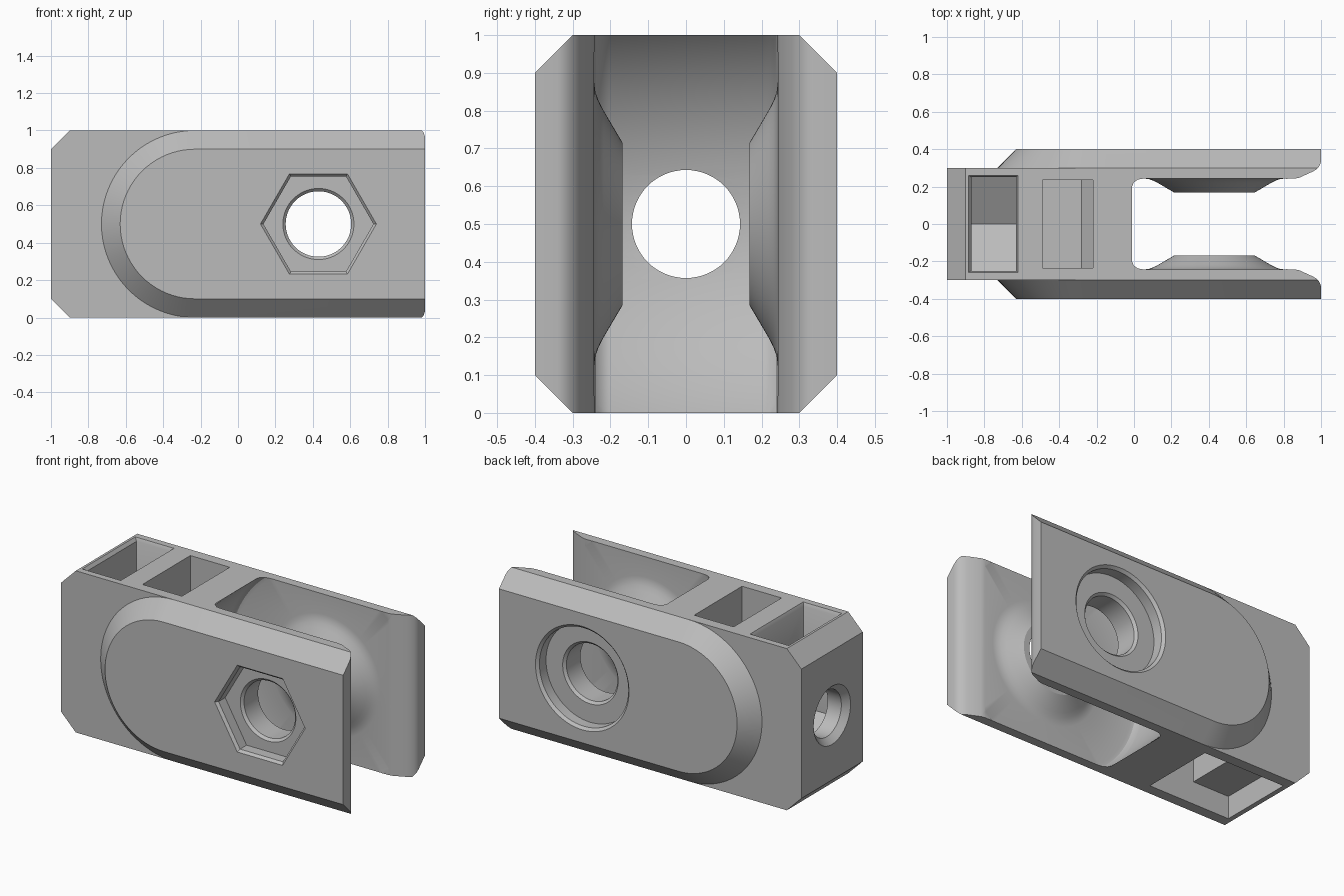
import bpy, bmesh, math
from math import cos, sin, pi
from mathutils import Vector

cube = bpy.data.objects.get("Cube")
if cube:
    bpy.data.objects.remove(cube, do_unlink=True)

PIVOT = (0.43, 0.5)   # x, z of the cross pin axis

steel = bpy.data.materials.new("plain grey")
steel.use_nodes = True
GREY = (0.5, 0.5, 0.5, 1)
steel.diffuse_color = GREY
steel.node_tree.nodes["Principled BSDF"].inputs["Base Color"].default_value = GREY


def loft(name, rings):
    """Closed solid skinned through rings of equal point count."""
    bm = bmesh.new()
    loops = [[bm.verts.new(p) for p in ring] for ring in rings]
    n = len(loops[0])
    for a, b in zip(loops, loops[1:]):
        for i in range(n):
            j = (i + 1) % n
            bm.faces.new((a[i], a[j], b[j], b[i]))
    bm.faces.new(loops[0][::-1])
    bm.faces.new(loops[-1])
    bmesh.ops.recalc_face_normals(bm, faces=bm.faces)
    mesh = bpy.data.meshes.new(name)
    bm.to_mesh(mesh)
    bm.free()
    mesh.materials.append(steel)
    ob = bpy.data.objects.new(name, mesh)
    bpy.context.collection.objects.link(ob)
    return ob


def lathe_y(name, profile, sides=96):
    """Turn (radius, y) pairs around the cross pin axis."""
    angles = [2 * pi * i / sides for i in range(sides)]
    return loft(name, [[(PIVOT[0] + r * cos(a), y, PIVOT[1] + r * sin(a)) for a in angles]
                       for r, y in profile])


def lathe_x(name, profile, sides=64):
    """Turn (radius, x) pairs around the long axis."""
    angles = [2 * pi * i / sides for i in range(sides)]
    return loft(name, [[(x, r * cos(a), 0.5 + r * sin(a)) for a in angles] for r, x in profile])


def prism_xz(name, outline, half):
    return loft(name, [[(x, y, z) for x, z in outline] for y in (-half, half)])


def rect(x0, x1, half, z):
    return [(x0, -half, z), (x1, -half, z), (x1, half, z), (x0, half, z)]


def combine(body, other, operation):
    mod = body.modifiers.new(other.name, 'BOOLEAN')
    mod.operation, mod.solver, mod.object = operation, 'EXACT', other
    bpy.context.view_layer.objects.active = body
    bpy.ops.object.modifier_apply(modifier=mod.name)
    bpy.data.objects.remove(other, do_unlink=True)


# Rounded cheeks with chamfered rims
def stadium(r, y, steps=40):
    arc = [(-0.23 + r * cos(a), y, 0.5 + r * sin(a))
           for a in (pi / 2 + pi * i / steps for i in range(steps + 1))]
    return arc + [(1, y, 0.5 - r), (1, y, 0.5 + r)]


body = loft("fork_body", [stadium(0.4, -0.4), stadium(0.5, -0.3),
                          stadium(0.5, 0.3), stadium(0.4, 0.4)])

# Shank block with bevelled end
shank = prism_xz("shank", [(-1, 0.1), (-0.9, 0), (0.1, 0), (0.1, 1), (-0.9, 1), (-1, 0.9)], 0.3)
combine(body, shank, 'UNION')

# Fork slot, round-ended, leaving a raised boss on each inner wall
half = [(0.215, -0.168), (0.3, -0.218), (0.325, -0.231), (0.35, -0.24), (0.375, -0.243),
        (0.626, -0.243), (0.646, -0.238), (0.66, -0.223), (0.666, -0.203)]
slot = lathe_y("slot", half + [(r, -y) for r, y in reversed(half)], 160)
combine(body, slot, 'DIFFERENCE')

# Flared fork mouth
lip = [(0.82, -0.2428), (0.86, -0.2428), (0.885, -0.248), (0.955, -0.28), (0.975, -0.292),
       (0.99, -0.308), (0.998, -0.325), (1, -0.34), (1.1, -0.34)]
lip += [(x, -y) for x, y in reversed(lip)]
mouth = loft("mouth", [[(x, y, z) for x, y in lip] for z in (-0.2, 1.2)])
combine(body, mouth, 'DIFFERENCE')

# Cross pin hole, hexagon recess at the front, round recess at the back
combine(body, lathe_y("pin_hole", [(0.21, -0.34), (0.19, -0.32), (0.175, -0.305),
                                   (0.175, 0.305), (0.19, 0.32), (0.21, 0.34)]), 'DIFFERENCE')
for name, r, side, count in (("hex_recess", 0.31, -1, 6), ("round_recess", 0.32, 1, 96)):
    recess = lathe_y(name, [(r + 0.02, side * 0.42), (r, side * 0.4),
                            (r - 0.016, side * 0.384), (r - 0.016, side * 0.32)], count)
    combine(body, recess, 'DIFFERENCE')

# Long hole through the shank with a countersunk entry
combine(body, lathe_x("shank_hole", [(0.2, -1.02), (0.18, -1), (0.143, -0.963),
                                     (0.143, 0.1)]), 'DIFFERENCE')

# Nut pocket with pointed floor and eased rim
house = [(-0.25, 1.1), (0.25, 1.1), (0.25, 0.356), (0, 0.212), (-0.25, 0.356)]
nut = loft("nut_pocket", [[(x, y, z) for y, z in house] for x in (-0.87, -0.63)])
combine(body, nut, 'DIFFERENCE')
rim = loft("nut_rim", [rect(-0.87, -0.63, 0.25, 0.98), rect(-0.885, -0.62, 0.26, 1),
                       rect(-0.885, -0.62, 0.26, 1.1)])
combine(body, rim, 'DIFFERENCE')

# Lightening pocket on top, with sloped inner foot
light = prism_xz("top_pocket", [(-0.49, 1.1), (-0.22, 1.1), (-0.22, 0.76),
                                (-0.28, 0.69), (-0.49, 0.69)], 0.234)
combine(body, light, 'DIFFERENCE')

# Stepped lightening pocket underneath
under = prism_xz("under_pocket", [(-0.87, -0.1), (-0.87, 0.14), (-0.62, 0.14), (-0.62, 0.31),
                                  (-0.31, 0.31), (-0.31, -0.1)], 0.234)
combine(body, under, 'DIFFERENCE')

bpy.ops.object.select_all(action='DESELECT')
body.select_set(True)
bpy.context.view_layer.objects.active = body
bpy.ops.object.shade_smooth_by_angle(angle=math.radians(28))
